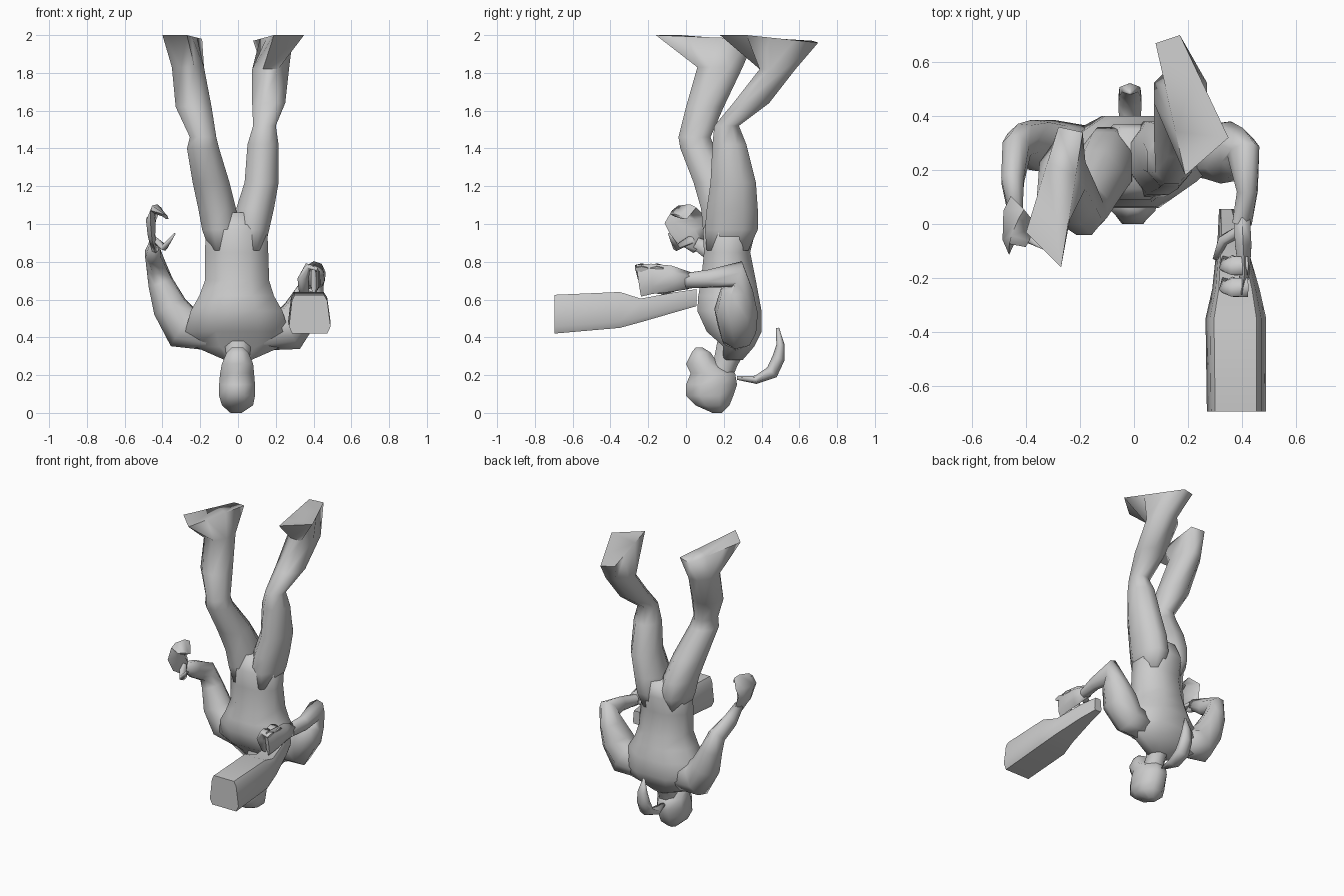
import bpy, bmesh, math
from mathutils import Vector


def finish(name, bm, angle):
    bmesh.ops.recalc_face_normals(bm, faces=bm.faces)
    me = bpy.data.meshes.new(name)
    bm.to_mesh(me)
    bm.free()
    ob = bpy.data.objects.new(name, me)
    bpy.context.collection.objects.link(ob)
    bpy.ops.object.select_all(action='DESELECT')
    ob.select_set(True)
    bpy.context.view_layer.objects.active = ob
    bpy.ops.object.shade_smooth_by_angle(angle=math.radians(angle))
    return ob


def loft(name, rings, angle=85):
    """Skin equal-count point rings and cap both ends."""
    bm = bmesh.new()
    vs = [[bm.verts.new(p) for p in r] for r in rings]
    n = len(vs[0])
    for a, b in zip(vs, vs[1:]):
        for i in range(n):
            j = (i + 1) % n
            bm.faces.new((a[i], a[j], b[j], b[i]))
    bm.faces.new(vs[0][::-1])
    bm.faces.new(vs[-1])
    return finish(name, bm, angle)


def level(z, x0, x1, y0, y1, n=8):
    """Horizontal oval ring filling the given extents."""
    k = 1 / math.cos(math.pi / n)
    out = []
    for i in range(n):
        t = 2 * math.pi * (i + 0.5) / n
        out.append(((x0 + x1) / 2 + (x1 - x0) / 2 * k * math.cos(t),
                    (y0 + y1) / 2 + (y1 - y0) / 2 * k * math.sin(t), z))
    return out


def tube(name, path, n=6, ref=(0, 0, 1)):
    """Tube along points (x, y, z, half width, half height)."""
    pts = [Vector(p[:3]) for p in path]
    rings = []
    for i, p in enumerate(path):
        t = (pts[min(i + 1, len(pts) - 1)] - pts[max(i - 1, 0)]).normalized()
        u = t.cross(Vector(ref)).normalized()
        v = u.cross(t)
        rings.append([pts[i] + u * p[3] * math.cos(a) + v * p[4] * math.sin(a)
                      for a in [2 * math.pi * (k + 0.5) / n for k in range(n)]])
    return loft(name, rings)


def sole(heel_r, heel_l, toe_l, toe_r):
    hr, hl, tl, tr = map(Vector, (heel_r, heel_l, toe_l, toe_r))
    return [hr.lerp(tr, .33), hr, hl, hl.lerp(tl, .33),
            hl.lerp(tl, .67), tl, tr, hr.lerp(tr, .67)]


# torso, inverted: shoulders low, hips high
loft("torso", [level(*r) for r in [
    (.28, -.07, .07, .19, .30), (.35, -.23, .23, .20, .36),
    (.43, -.28, .27, .11, .40), (.54, -.25, .235, .06, .40),
    (.62, -.205, .19, .065, .385), (.70, -.175, .165, .08, .37),
    (.85, -.175, .16, .095, .34), (.97, -.17, .155, .09, .37),
    (1.06, -.09, .075, .13, .35)]])

# legs with flared feet ending in flat soles
loft("left_leg", [level(*r) for r in [
    (.86, -.15, -.02, .11, .31), (.97, -.19, .0, .09, .36),
    (1.08, -.21, -.01, .08, .34), (1.22, -.24, -.045, .04, .27),
    (1.40, -.27, -.10, -.03, .15), (1.46, -.255, -.115, -.04, .13),
    (1.62, -.33, -.14, 0, .20), (1.83, -.35, -.18, .06, .30)]]
    + [sole((-.19, .34, 1.98), (-.28, .36, 1.97), (-.4, -.03, 2), (-.27, -.16, 2))])
loft("right_leg", [level(*r) for r in [
    (.86, .0, .14, .11, .33), (.97, -.02, .165, .10, .38),
    (1.08, -.01, .19, .11, .38), (1.22, .035, .215, .13, .37),
    (1.42, .05, .215, .14, .32), (1.52, .08, .20, .15, .28),
    (1.64, .075, .25, .25, .44), (1.82, .075, .27, .39, .58)]]
    + [sole((.17, .70, 1.96), (.08, .67, 1.97), (.19, .18, 2), (.35, .32, 2))])

# neck and head, crown at the ground
tube("neck", [(0, .17, .17, .07, .07), (0, .21, .27, .06, .07),
              (0, .25, .38, .09, .09)], 8, (0, 1, 0))
loft("head", [level(*r) for r in [
    (0, -.04, .02, .14, .19), (.04, -.085, .08, .05, .23),
    (.09, -.10, .09, 0, .25), (.15, -.10, .09, .0, .27),
    (.21, -.095, .085, .025, .26), (.26, -.085, .08, 0, .17),
    (.32, -.06, .055, .03, .13), (.345, -.035, .03, .05, .09)]])

# curled hair tail behind the head
tube("hair_tail", [(-.015, .27, .185, .015, .01), (-.015, .37, .175, .045, .022),
                   (-.015, .455, .215, .05, .036), (-.015, .49, .29, .045, .034),
                   (-.015, .50, .36, .035, .022), (-.015, .485, .45, .006, .008)],
     6, (0, -.5, 1))

# arms
tube("left_arm", [(-.15, .27, .42, .09, .09), (-.29, .285, .45, .12, .10),
                  (-.36, .29, .56, .095, .10), (-.41, .30, .69, .07, .075),
                  (-.435, .28, .78, .055, .07), (-.45, .16, .84, .045, .06),
                  (-.44, .05, .90, .03, .035)], 8, (0, 1, .3))
tube("right_arm", [(.13, .27, .42, .09, .09), (.27, .27, .44, .12, .10),
                   (.34, .265, .54, .10, .12), (.385, .27, .65, .075, .09),
                   (.405, .27, .735, .06, .075), (.42, .12, .71, .04, .05),
                   (.40, 0, .70, .035, .045)], 8, (0, 1, .3))

# open left hand: curved palm, fingers and thumb
tube("left_hand", [(-.44, .07, .87, .02, .04), (-.46, .01, .95, .022, .085),
                   (-.46, -.005, 1.02, .03, .11), (-.435, -.01, 1.08, .025, .07),
                   (-.385, -.04, 1.04, .01, .05)], 6, (0, 1, 0))
tube("left_thumb", [(-.445, .03, .92, .02, .025), (-.39, -.05, .875, .018, .025),
                    (-.335, -.09, .95, .005, .006)], 5, (0, 1, 0))

# gripping right hand: palm, two broad pairs of bent fingers and thumb
tube("right_palm", [(.40, .02, .70, .035, .045), (.405, -.08, .71, .035, .07),
                    (.41, -.18, .71, .022, .08), (.40, -.25, .70, .015, .085)])
for name, y in (("inner", -.155), ("outer", -.235)):
    tube("right_%s_fingers" % name, [
        (.42, y, .76, .04, .015), (.37, y, .775, .04, .02),
        (.345, y + .01, .71, .04, .016), (.35, y + .02, .63, .03, .012)],
        6)
tube("right_thumb", [(.40, -.02, .69, .025, .025), (.33, -.06, .66, .022, .02),
                     (.30, -.13, .63, .01, .01)], 5)

# faceted club held forward: (y, x0, x1, z bottom, z top)
def club_ring(y, x0, x1, z0, z1):
    w, h = x1 - x0, z1 - z0
    return [(x0 + w * u, y, z0 + h * v) for u, v in [
        (.08, 0), (.92, 0), (1, .18), (.92, .85), (.84, 1), (.14, 1), (.07, .85), (0, .18)]]

loft("club", [club_ring(*r) for r in [
    (-.695, .27, .49, .42, .625), (-.35, .265, .49, .45, .64),
    (-.24, .29, .465, .48, .605), (-.05, .31, .41, .535, .64),
    (.055, .315, .37, .565, .655)]], 50)
